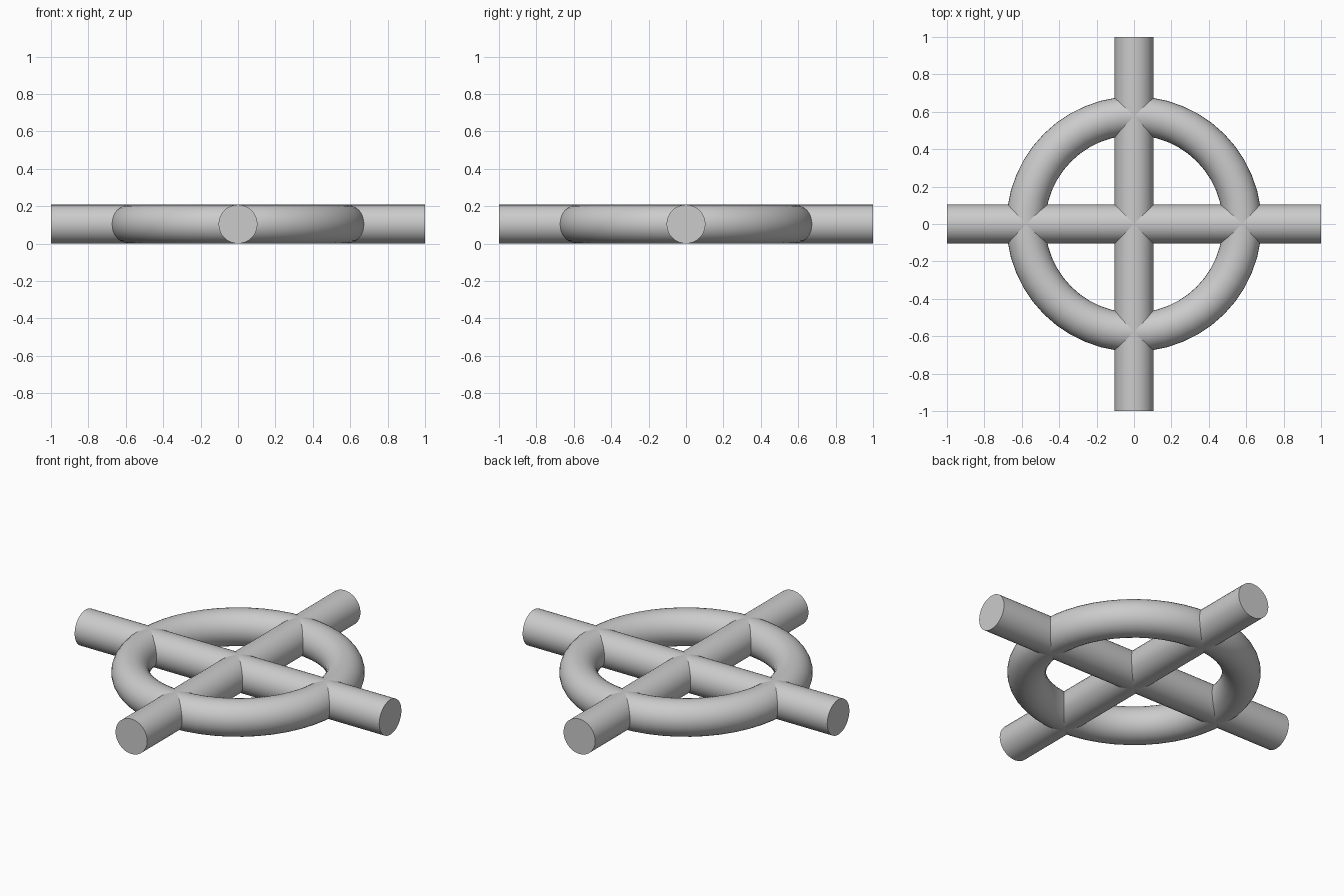
import bpy
import math

cube = bpy.data.objects.get("Cube")
if cube:
    bpy.data.objects.remove(cube, do_unlink=True)

TUBE = 0.104   # tube radius shared by bars and ring
RING = 0.578   # ring centreline radius

grey = bpy.data.materials.new("plain_grey")
grey.use_nodes = True
colour = (0.6, 0.6, 0.6, 1)
grey.diffuse_color = colour
grey.node_tree.nodes["Principled BSDF"].inputs["Base Color"].default_value = colour


def finish(name):
    obj = bpy.context.object
    obj.name = name
    obj.data.materials.append(grey)
    bpy.ops.object.shade_smooth_by_angle(angle=math.radians(35))


# Two crossing round bars
for name, rotation in (("side_to_side_bar", (0, math.pi / 2, 0)),
                       ("front_to_back_bar", (math.pi / 2, 0, 0))):
    bpy.ops.mesh.primitive_cylinder_add(vertices=32, radius=TUBE, depth=2,
                                        location=(0, 0, TUBE), rotation=rotation)
    finish(name)

# Ring through both bars
bpy.ops.mesh.primitive_torus_add(major_radius=RING, minor_radius=TUBE,
                                 major_segments=48, minor_segments=32,
                                 location=(0, 0, TUBE))
finish("ring")
